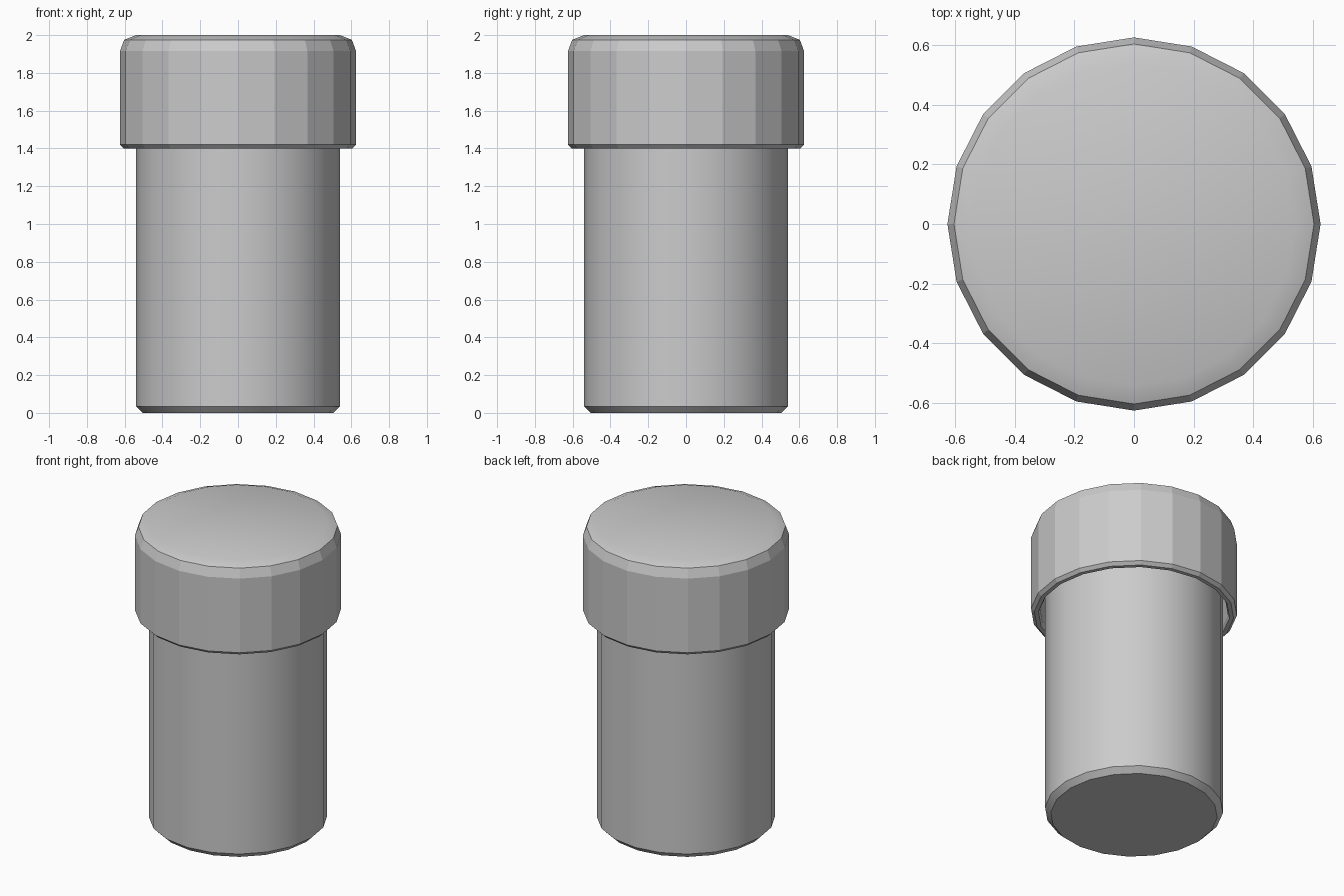
import bpy, bmesh
from math import cos, sin, tau, radians

if "Cube" in bpy.data.objects:
    bpy.data.objects.remove(bpy.data.objects["Cube"])

SIDES = 20


def lathe(name, profile):
    """Revolve (radius, z) points around z; close both ends."""
    bm = bmesh.new()
    rings = [[bm.verts.new((r * cos(tau * i / SIDES), r * sin(tau * i / SIDES), z))
              for i in range(SIDES)] for r, z in profile]
    for a, b in zip(rings, rings[1:]):
        for i in range(SIDES):
            j = (i + 1) % SIDES
            bm.faces.new((a[i], a[j], b[j], b[i]))
    bm.faces.new(rings[0])
    bm.faces.new(rings[-1])
    bmesh.ops.recalc_face_normals(bm, faces=bm.faces)
    mesh = bpy.data.meshes.new(name)
    bm.to_mesh(mesh)
    bm.free()
    obj = bpy.data.objects.new(name, mesh)
    bpy.context.collection.objects.link(obj)
    return obj


# Smooth cylindrical body with a chamfered foot, running up inside the cap
body = lathe("container_body", [(0.505, 0), (0.54, 0.035), (0.54, 1.86)])
bpy.context.view_layer.objects.active = body
body.select_set(True)
bpy.ops.object.shade_smooth_by_angle(angle=radians(30))

# Hollow faceted cap: inner ceiling, inner wall, lip, outer wall, rounded top
cap = lathe("screw_cap", [(0.57, 1.88), (0.57, 1.42), (0.58, 1.40), (0.605, 1.40),
                          (0.625, 1.42), (0.625, 1.915), (0.603, 1.975), (0.54, 2.0)])
# Only the crown is smooth shaded, the side facets stay flat
for face in cap.data.polygons:
    face.use_smooth = face.center.z > 1.98
